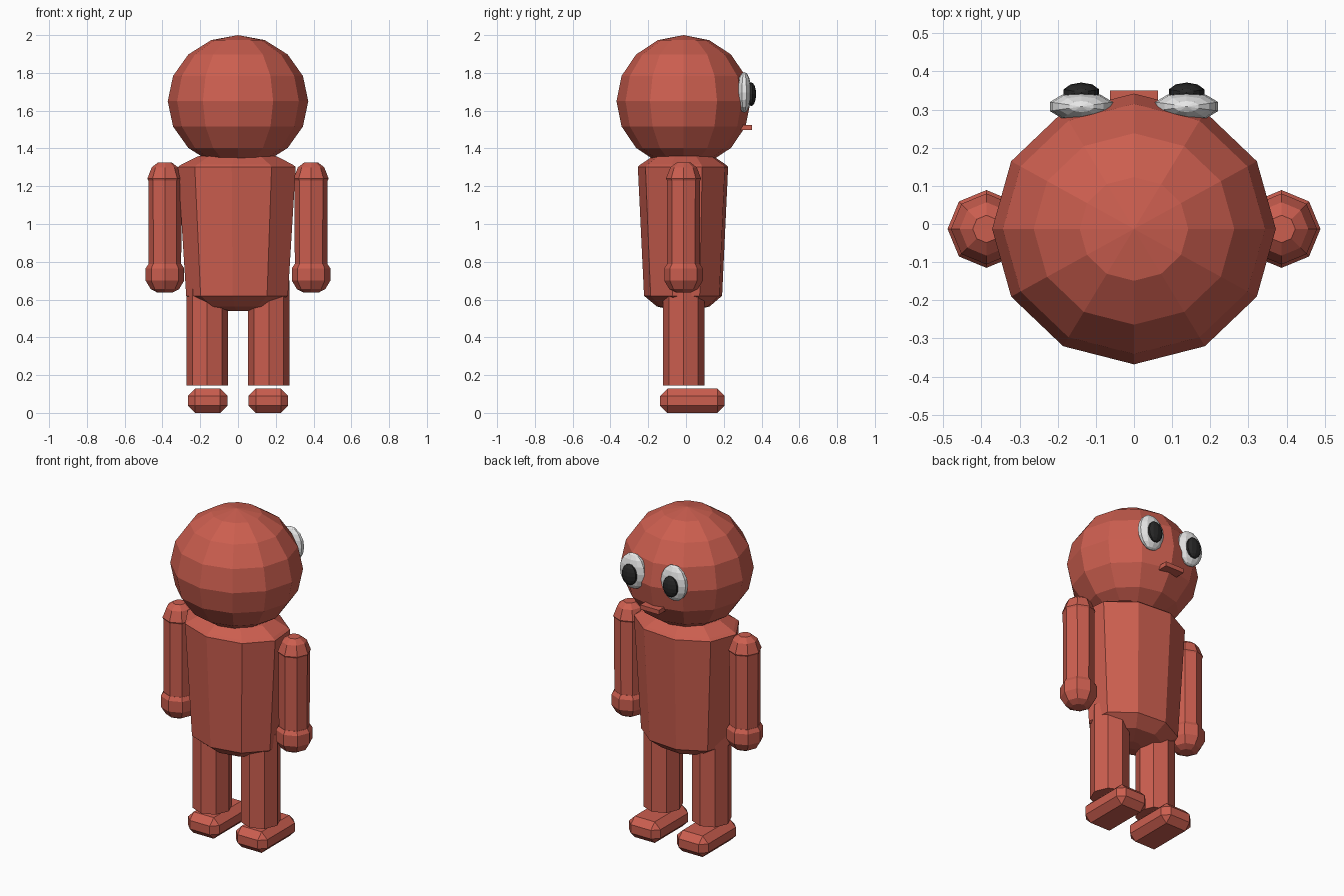
import bpy, bmesh, math
from mathutils import Matrix

if "Cube" in bpy.data.objects:
    bpy.data.objects.remove(bpy.data.objects["Cube"])

CY = -0.013  # common depth axis of the figure


def material(name, rgb):
    m = bpy.data.materials.new(name)
    m.diffuse_color = (*rgb, 1)
    m.use_nodes = True
    m.node_tree.nodes["Principled BSDF"].inputs["Base Color"].default_value = m.diffuse_color
    return m


RED = material("coral red", (0.60, 0.112, 0.078))
WHITE = material("eye white", (0.80, 0.80, 0.80))
BLACK = material("pupil black", (0.02, 0.02, 0.02))


def finish(bm, name, mat):
    bmesh.ops.recalc_face_normals(bm, faces=bm.faces[:])
    me = bpy.data.meshes.new(name)
    bm.to_mesh(me)
    bm.free()
    me.materials.append(mat)
    ob = bpy.data.objects.new(name, me)
    bpy.context.collection.objects.link(ob)
    return ob


def lathe(name, x, y, profile, sides, mat, turn=0.0, depth=1.0):
    """Faceted column from (radius, z) rings, with flat end caps."""
    bm = bmesh.new()
    rings = []
    for r, z in profile:
        rings.append([bm.verts.new((x + r * math.cos(turn + math.tau * i / sides),
                                    y + depth * r * math.sin(turn + math.tau * i / sides), z))
                      for i in range(sides)])
    for a, b in zip(rings, rings[1:]):
        for i in range(sides):
            j = (i + 1) % sides
            bm.faces.new((a[i], a[j], b[j], b[i]))
    bm.faces.new(rings[0])
    bm.faces.new(rings[-1])
    return finish(bm, name, mat)


def ball(name, centre, radii, u, v, mat):
    bm = bmesh.new()
    bmesh.ops.create_uvsphere(bm, u_segments=u, v_segments=v, radius=1,
                              matrix=Matrix.Translation(centre) @ Matrix.Diagonal((*radii, 1)))
    return finish(bm, name, mat)


def box(name, lo, hi, mat, bevel=0.0):
    bm = bmesh.new()
    mid = [(a + b) / 2 for a, b in zip(lo, hi)]
    size = [b - a for a, b in zip(lo, hi)]
    bmesh.ops.create_cube(bm, size=1, matrix=Matrix.Translation(mid) @ Matrix.Diagonal((*size, 1)))
    if bevel:
        bmesh.ops.bevel(bm, geom=bm.edges[:], offset=bevel, segments=1,
                        profile=0.5, affect='EDGES')
    return finish(bm, name, mat)


# Head and mouth
ball("head", (0, CY, 1.65), (0.372, 0.355, 0.35), 12, 8, RED)
box("mouth", (-0.063, 0.27, 1.498), (0.063, 0.35, 1.525), RED)

# Torso: nine-sided tapered barrel with shallow domed ends
lathe("torso", 0, CY,
      [(0.05, 0.54), (0.185, 0.563), (0.275, 0.62), (0.318, 1.302),
       (0.30, 1.315), (0.215, 1.358), (0.06, 1.38)],
      9, RED, turn=math.radians(-16), depth=0.765)

for side, s in (("left", -1), ("right", 1)):
    # Eyes
    ball(side + "_eye", (s * 0.138, 0.308, 1.697), (0.087, 0.038, 0.108), 10, 8, WHITE)
    ball(side + "_pupil", (s * 0.138, 0.345, 1.687), (0.049, 0.026, 0.063), 10, 8, BLACK)
    # Arm with rounded shoulder, and hand
    lathe(side + "_arm", s * 0.387, CY,
          [(0.086, 0.70), (0.088, 1.23), (0.093, 1.24), (0.07, 1.30), (0.036, 1.326)],
          8, RED)
    lathe(side + "_hand", s * 0.387, CY,
          [(0.04, 0.637), (0.075, 0.655), (0.102, 0.70), (0.102, 0.765), (0.088, 0.787)],
          8, RED)
    # Leg and foot
    lathe(side + "_leg", s * 0.163, CY, [(0.11, 0.145), (0.11, 0.70)], 8, RED)
    box(side + "_foot", (s * 0.161 - 0.105, -0.137, 0.0), (s * 0.161 + 0.105, 0.204, 0.128),
        RED, bevel=0.038)
